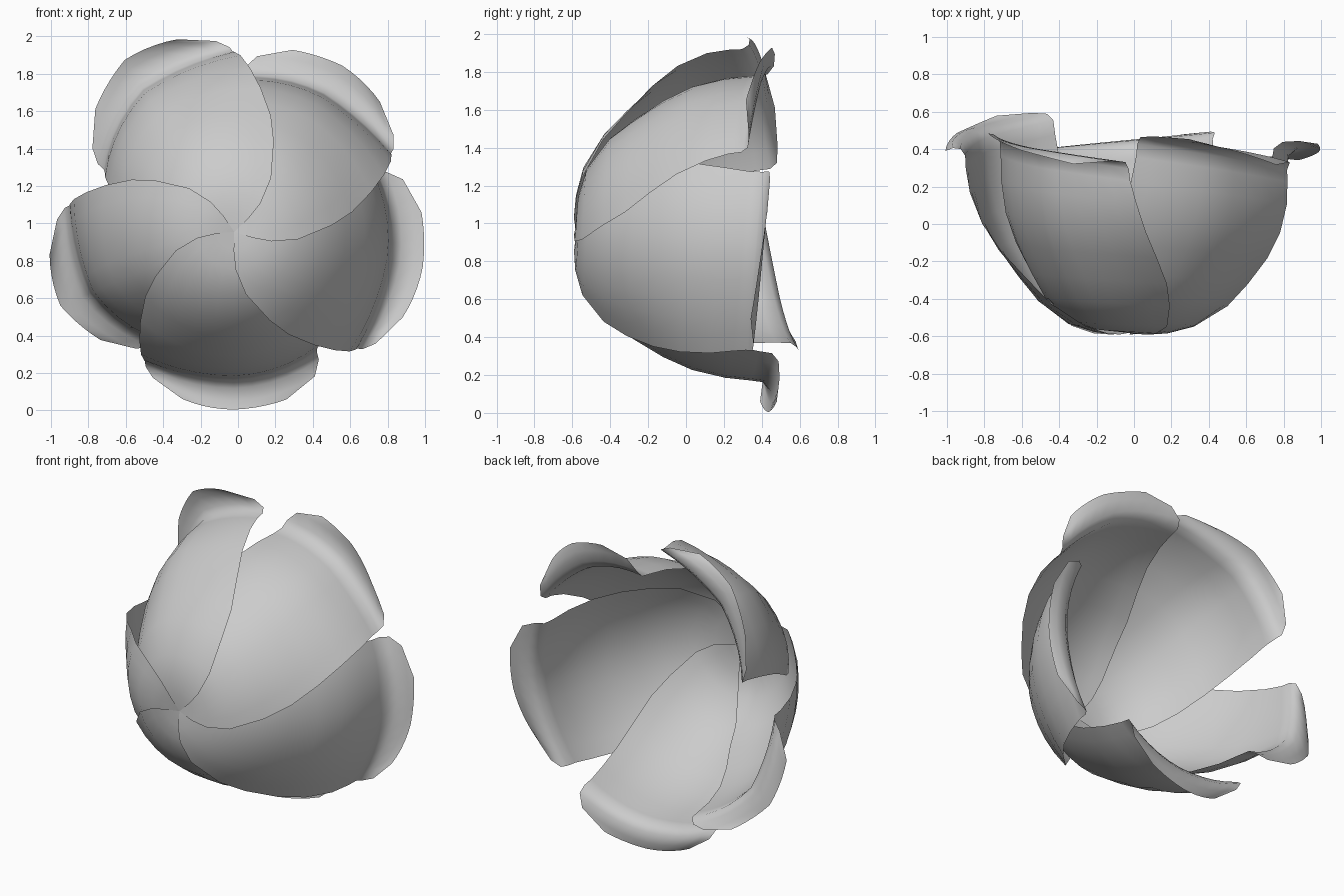
import bpy, bmesh
from math import sin, cos, radians

if "Cube" in bpy.data.objects:
    bpy.data.objects.remove(bpy.data.objects["Cube"])

# Petal rows from base to curled lip: radius, depth (y), half angle, bulge of outer edge
ROWS = [(0.0, -.58, 80, 0), (.10, -.577, 79, .01), (.20, -.57, 75, .01), (.33, -.53, 67, .015),
        (.49, -.41, 56, .025), (.59, -.28, 50, .035), (.69, -.13, 43, .05), (.765, .02, 38, .06),
        (.81, .19, 34.5, .07), (.825, .32, 32.5, .07), (.835, .39, 32, .06),
        (.88, .425, 31, .03), (.95, .43, 27, -.01), (1.0, .415, 16, -.015)]
COLS = 10
BASE_X, BASE_Z = -.02, .955


# One cupped petal; its clockwise edge lies outside its neighbour
def petal(name, angle, scale, rise, width, trail, tilt):
    bm = bmesh.new()
    rows = []
    for i, (r, y, half, bulge) in enumerate(ROWS):
        s = min(1, (y + .58) / .95)
        size = 1 + (scale - 1) * min(1, r / .8)
        row = []
        for j in range(COLS + 1):
            v = 2 * j / COLS - 1
            if v < 0:
                side = 1 + bulge * v * v
            else:
                side = 1 - trail * v * min(1, r / .6) * (.6 if r > .98 else 1)
            rad = r * size * side
            t = radians(angle + half * width * v)
            depth = y + rise * s + (.014 * min(1, r / .1) + tilt * s) * v
            row.append((BASE_X + rad * cos(t), depth, BASE_Z + rad * sin(t)))
        rows.append([bm.verts.new(row[0])] if i == 0 else [bm.verts.new(p) for p in row])
    for lower, upper in zip(rows, rows[1:]):
        for j in range(COLS):
            if len(lower) == 1:
                bm.faces.new((lower[0], upper[j], upper[j + 1]))
            else:
                bm.faces.new((lower[j], upper[j], upper[j + 1], lower[j + 1]))
    for f in bm.faces:
        f.smooth = True
    me = bpy.data.meshes.new(name)
    bm.to_mesh(me)
    bm.free()
    bpy.context.collection.objects.link(bpy.data.objects.new(name, me))


# Five overlapping petals: direction, size, extra depth, width, inward trailing edge, rim tilt
petal("petal_top_left", 122.5, 1.09, -.02, 1.0, .15, .06)
petal("petal_top_right", 57, 1.06, -.03, .95, .06, .055)
petal("petal_right", -10.5, 1.025, -.03, 1.03, .03, .03)
petal("petal_bottom", -90, .95, .02, 1.08, .02, .03)
petal("petal_left", 203, 1.01, .07, 1.0, .15, .08)
